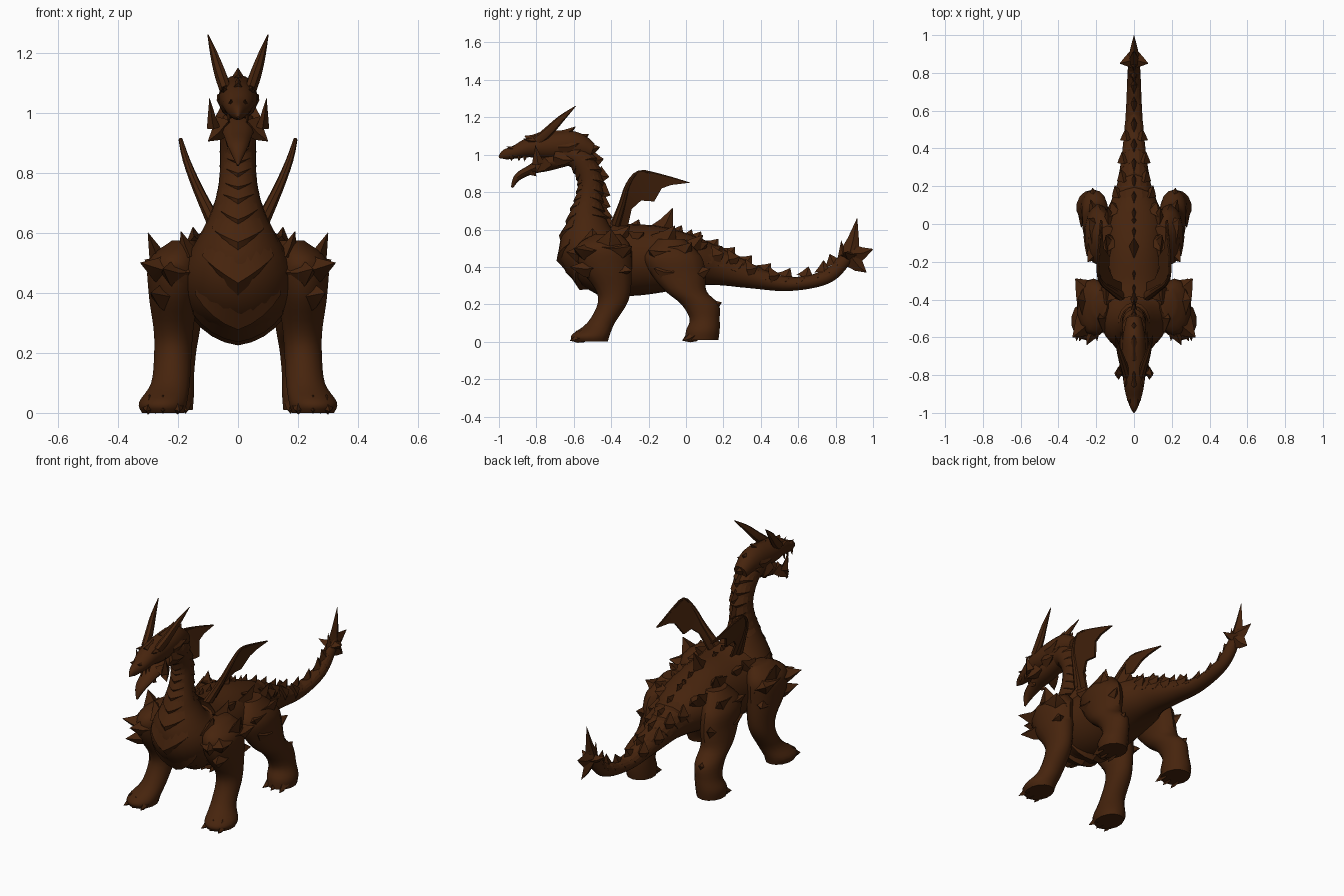
import bpy, bmesh, math
from mathutils import Vector

if "Cube" in bpy.data.objects:
    bpy.data.objects.remove(bpy.data.objects["Cube"], do_unlink=True)

hide = bpy.data.materials.new("brown_hide")
hide.use_nodes = True
hide.diffuse_color = (0.062, 0.0175, 0.004, 1)
hide.node_tree.nodes["Principled BSDF"].inputs["Base Color"].default_value = hide.diffuse_color


def finish(name, bm, angle=40):
    """Turn a bmesh into a brown object with sharp edges kept."""
    bmesh.ops.recalc_face_normals(bm, faces=bm.faces)
    mesh = bpy.data.meshes.new(name)
    bm.to_mesh(mesh)
    bm.free()
    mesh.materials.append(hide)
    mesh.shade_smooth()
    mesh.set_sharp_from_angle(angle=math.radians(angle))
    bpy.context.collection.objects.link(bpy.data.objects.new(name, mesh))


def sample(pts, t):
    """Catmull-Rom point on rows of x, y, z, half width, half depth."""
    n = len(pts) - 1
    t = min(max(t, 0), n)
    i = min(int(t), n - 1)
    f = t - i
    a, b, c, d = (Vector(pts[min(max(k, 0), n)]) for k in range(i - 1, i + 3))
    return 0.5 * (2 * b + (c - a) * f + (2 * a - 5 * b + 4 * c - d) * f * f
                  + (3 * b - a - 3 * c + d) * f ** 3)


def surface(pts, t, angle, grow=1, level=False):
    """Point on a lofted tube; angle 0 is the back, pi is the belly."""
    p, q, r = (sample(pts, t + k) for k in (0, 0.1, -0.1))
    tan = Vector((0, q[1] - r[1], q[2] - r[2])).normalized()
    up = Vector((0, 1, 0)) if level else Vector((0, -tan.z, tan.y))
    side = Vector((1, 0, 0))
    return (Vector(p[:3]) + side * math.sin(angle) * abs(p[3]) * grow
            + up * math.cos(angle) * abs(p[4]) * grow)


def skin(bm, rows, sign):
    """Join rows of points into a capped tube."""
    rings = [[bm.verts.new((sign * p.x, p.y, p.z)) for p in row] for row in rows]
    n = len(rings[0])
    for a, b in zip(rings, rings[1:]):
        for k in range(n):
            bm.faces.new((a[k], a[(k + 1) % n], b[(k + 1) % n], b[k]))
    bm.faces.new(rings[0])
    bm.faces.new(rings[-1])


def loft(name, pts, sides=16, steps=4, level=False, signs=(1,)):
    total = (len(pts) - 1) * steps
    rows = [[surface(pts, i / steps, math.tau * k / sides, 1, level) for k in range(sides)]
            for i in range(total + 1)]
    for s in signs:
        bm = bmesh.new()
        skin(bm, rows, s)
        prefix = "" if len(signs) == 1 else ("left_" if s > 0 else "right_")
        finish(prefix + name, bm)


def spikes(name, items, signs=(1, -1), wide=(0, 1, 0)):
    """Curved diamond spikes: base, tip, half width, half thickness."""
    bm = bmesh.new()
    for base, tip, w, t in items:
        b, e = Vector(base), Vector(tip)
        d = (e - b).normalized()
        u = Vector(wide)
        if abs(u.dot(d)) > 0.9:
            u = Vector((0, 0, 1))
        u = (u - d * u.dot(d)).normalized()
        v = d.cross(u)
        sag = Vector((0, 0, -0.08 * (e - b).length))
        rows = []
        for f, k in ((0, 1), (0.5, 0.55), (1, 0.02)):
            c = b.lerp(e, f) + (sag if f == 0.5 else Vector())
            rows.append([c + u * w * k, c + v * t * k, c - u * w * k, c - v * t * k])
        for s in signs:
            skin(bm, rows, s)
    finish(name, bm, 30)


def scutes(name, pts, centre, start, count, gap, spread, lip):
    """Pointed plates wrapping part of a tube, each with a lip that slopes back under it."""
    bm = bmesh.new()
    for n in range(count):
        t = start + n * gap
        rows = []
        for k in range(-4, 5):
            f = abs(k) / 4
            a = centre + k / 4 * spread
            low = t + gap * (0.9 - 0.5 * f)
            rows.append([surface(pts, t - 0.3 * gap * f, a, 0.98),
                         surface(pts, low, a, lip - (lip - 1.02) * f),
                         surface(pts, low + 0.3 * gap * (1 - f), a, 0.98),
                         surface(pts, low, a, 0.93)])
        skin(bm, rows, 1)
    finish(name, bm, 20)


PAIR = (1, -1)

# Neck, trunk and tail as one tube
trunk = [(0, -.67, 1.01, .055, .055), (0, -.57, .98, .062, .066), (0, -.515, .87, .06, .064),
         (0, -.52, .76, .065, .07), (0, -.53, .65, .098, .104), (0, -.5, .49, .185, .186),
         (0, -.35, .44, .195, .193), (0, -.15, .44, .18, .18), (0, .02, .43, .165, .14),
         (0, .17, .4, .1, .1), (0, .34, .35, .068, .064), (0, .55, .308, .046, .037),
         (0, .75, .345, .036, .036), (0, .85, .44, .03, .034), (0, .9, .52, .012, .015)]
loft("neck_trunk_tail", trunk, 24, 6)

# Overlapping scutes on the throat and belly, and on the back of neck and tail
scutes("belly_scutes", trunk, math.pi, 1.1, 12, .42, 0.85, 1.11)
scutes("nape_scutes", trunk, 0, .6, 8, .42, 1.5, 1.2)
scutes("tail_scutes", trunk, 0, 8.6, 10, .42, 1.5, 1.12)

# Ridge of spikes along neck, back and tail
ridge = []
for n in range(22):
    t = 0.8 + n * 0.56
    p, q = surface(trunk, t, 0, 0.85), surface(trunk, t + 0.5, 0, 1)
    out = (surface(trunk, t, 0, 2) - p).normalized()
    ridge.append((p, p + out * 0.05 + (q - p).normalized() * 0.025, 0.05, 0.018))
ridge.append(((0, -.14, .58), (0, -.07, .715), .07, .035))
ridge.append(((0, .0, .53), (0, .03, .6), .06, .035))
spikes("back_ridge", ridge, (1,))

# Low plates lying along both flanks
flank = []
for t, a in ((6.4, .8), (7.2, .75), (8.2, .8), (8.8, 1), (9.3, .8), (9.9, 1), (10.5, .9)):
    p, out = surface(trunk, t, a, 0.9), surface(trunk, t, a, 1.08)
    flank.append((p, out + Vector((0, .05, .005)), .06, .035))
spikes("flank_plates", flank)

# Blades at the tip of the tail
spikes("tail_blades", [((0, .875, .47), (0, .915, .66), .055, .025),
                       ((0, .89, .47), (0, 1, .495), .06, .028),
                       ((0, .885, .45), (0, .965, .37), .055, .028),
                       ((0, .84, .45), (0, .83, .54), .03, .018)], (1,))
spikes("tail_side_blades", [((.005, .87, .46), (.075, .85, .48), .05, .03)])

# Legs with horizontal sections
loft("front_leg", [(.18, -.42, .575, .04, .07), (.21, -.44, .51, .088, .145),
                   (.215, -.43, .4, .085, .14), (.215, -.39, .28, .068, .095),
                   (.217, -.395, .2, .064, .078), (.225, -.455, .1, .066, .074),
                   (.25, -.51, .035, .082, .102), (.25, -.51, 0, .072, .092)],
     14, 4, True, PAIR)
loft("hind_leg", [(.14, -.08, .55, .05, .07), (.18, -.07, .46, .075, .15),
                  (.188, -.04, .36, .076, .145), (.2, .0, .27, .074, .11),
                  (.208, .075, .2, .07, .1), (.215, .1, .12, .07, .08),
                  (.225, .09, .06, .08, .09), (.225, .085, .01, .076, .088)],
     14, 4, True, PAIR)

# Claws on all feet
claws = []
for x, y, z in ((.25, -.57, .03), (.225, .03, .035)):
    for k in (-1, 0, 1):
        claws.append(((x + k * .045, y + abs(k) * .02, z), (x + k * .055, y - .05, .006), .026, .034))
spikes("claws", claws, PAIR, (1, 0, 0))

# Broad armour plates on shoulders and hips
spikes("shoulder_plates", [((.24, -.42, .47), (.3, -.4, .6), .13, .05),
                           ((.22, -.5, .48), (.325, -.6, .5), .1, .07),
                           ((.23, -.48, .4), (.29, -.62, .4), .07, .06),
                           ((.23, -.38, .48), (.31, -.29, .51), .1, .07),
                           ((.23, -.37, .4), (.285, -.29, .38), .07, .06),
                           ((.16, -.5, .52), (.19, -.5, .605), .08, .04),
                           ((.14, -.38, .54), (.15, -.3, .62), .07, .05),
                           ((.2, -.53, .47), (.25, -.64, .48), .07, .06)])
spikes("hip_plates", [((.19, -.12, .45), (.245, -.2, .49), .08, .05),
                      ((.19, -.04, .46), (.24, .03, .53), .09, .05),
                      ((.12, -.12, .53), (.15, -.06, .62), .08, .04),
                      ((.12, .0, .48), (.14, .09, .57), .08, .045),
                      ((.2, .03, .36), (.23, .13, .39), .07, .045),
                      ((.21, .13, .19), (.22, .19, .21), .05, .045),
                      ((.22, -.08, .37), (.25, -.17, .39), .07, .05)])

# Small wings: a bone along the leading edge with a scalloped membrane
edge = [(-.38, .62), (-.34, .74), (-.31, .84), (-.25, .91), (-.13, .89), (.02, .85)]
trail = [(-.08, .838), (-.13, .82), (-.17, .75), (-.24, .755), (-.29, .71), (-.31, .62)]


def wing_point(y, z):
    return Vector((.075 + .42 * max(z - .64, 0) + .015 * math.sin((z - .64) * 11), y, z))


for s, side in ((1, "left"), (-1, "right")):
    bm = bmesh.new()
    a, b = [[bm.verts.new((s * (p.x + off), p.y, p.z)) for p in
             (wing_point(y, z) for y, z in edge + trail)] for off in (-.006, .006)]
    n = len(a)
    for k in range(n):
        bm.faces.new((a[k], a[(k + 1) % n], b[(k + 1) % n], b[k]))
    for r in (a, b):
        for k in range(n // 2 - 1):
            bm.faces.new((r[k], r[k + 1], r[n - 2 - k], r[n - 1 - k]))
    finish(side + "_wing_membrane", bm, 30)
bone = [(*wing_point(y, z), r, r) for (y, z), r in zip(edge, (.028, .019, .013, .007, .006, .002))]
loft("wing_bone", bone, 8, 3, False, PAIR)

# Skull, lower jaw and horns
loft("skull", [(0, -.5, 1.02, .04, .04), (0, -.6, 1.05, .06, .075), (0, -.74, 1.045, .066, .07),
               (0, -.83, 1.04, .058, .055), (0, -.91, 1.015, .042, .036),
               (0, -.97, 1.0, .02, .026), (0, -1, .985, .003, .004)], 14)
loft("lower_jaw", [(0, -.6, .99, .05, .04), (0, -.74, .955, .058, .042), (0, -.83, .92, .045, .026),
                   (0, -.9, .88, .03, .02), (0, -.93, .825, .004, .006)], 12)
loft("horn", [(.04, -.8, 1.07, .02, .028), (.056, -.74, 1.12, .021, .027),
              (.078, -.67, 1.19, .014, .019), (.1, -.59, 1.26, .002, .002)], 8, 3, False, PAIR)

# Cheek fins, brows, nose spikes and jaw barbs
spikes("cheek_fins", [((.082, -.79, .95), (.095, -.805, 1.05), .035, .022),
                      ((.045, -.76, .96), (.1, -.8, .905), .05, .04),
                      ((.045, -.7, .99), (.075, -.6, .97), .05, .03),
                      ((.045, -.68, 1.04), (.07, -.57, 1.06), .045, .025)])
spikes("brow_ridges", [((.035, -.78, 1.075), (.05, -.87, 1.085), .025, .025),
                       ((.02, -.9, 1.03), (.025, -.96, 1.045), .02, .015)])
spikes("chin_barbs", [((.03, -.83, .92), (.035, -.8, .885), .025, .014)])
spikes("teeth", [((.03, y, .995), (.032, y - .005, .965), .012, .008) for y in (-.93, -.89, -.86)])
spikes("head_crest", [((0, -.7, 1.085), (0, -.59, 1.15), .05, .05),
                      ((0, -.6, 1.07), (0, -.52, 1.11), .06, .045),
                      ((0, -.55, 1.03), (0, -.46, 1.04), .06, .045),
                      ((0, -.84, 1.07), (0, -.78, 1.12), .04, .03)], (1,))
